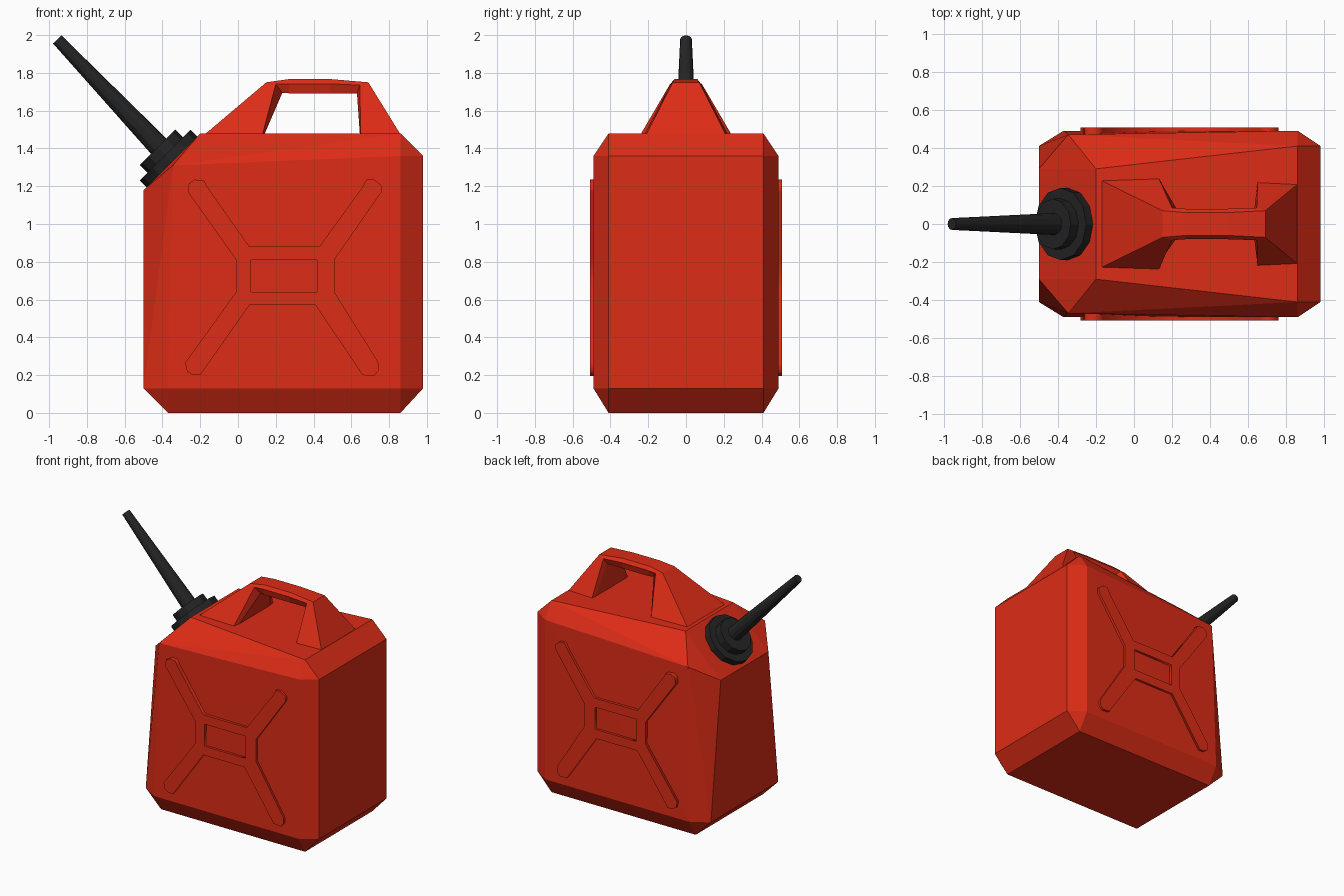
import bpy, bmesh
from mathutils import Vector, Matrix
from math import pi

if "Cube" in bpy.data.objects:
    bpy.data.objects.remove(bpy.data.objects["Cube"])


def material(name, color):
    m = bpy.data.materials.new(name)
    m.diffuse_color = color
    m.use_nodes = True
    m.node_tree.nodes["Principled BSDF"].inputs["Base Color"].default_value = m.diffuse_color
    return m


RED = material("red_plastic", (0.72, 0.025, 0.008, 1))
BLACK = material("black_plastic", (0.018, 0.018, 0.018, 1))


def add(name, bm, mat):
    bmesh.ops.recalc_face_normals(bm, faces=bm.faces)
    me = bpy.data.meshes.new(name)
    bm.to_mesh(me)
    bm.free()
    me.materials.append(mat)
    ob = bpy.data.objects.new(name, me)
    bpy.context.collection.objects.link(ob)
    return ob


# Can body: hull of mirrored corner points (chamfered box, slanted shoulder)
half = [(-.37, .41, 0), (.86, .41, 0),
        (-.5, .41, .13), (-.37, .49, .13), (.86, .49, .13), (.98, .41, .13),
        (-.5, .29, 1.18), (-.345, .47, 1.31), (-.2, .29, 1.48),
        (.86, .49, 1.36), (.98, .41, 1.36), (.86, .41, 1.48)]
bm = bmesh.new()
for x, y, z in half:
    for s in (-1, 1):
        bm.verts.new((x, s * y, z))
bmesh.ops.convex_hull(bm, input=bm.verts)
bmesh.ops.dissolve_limit(bm, angle_limit=0.02, verts=bm.verts, edges=bm.edges)
add("can_body", bm, RED)

# Handle: six-sided rings lofted from the front foot over the grip to the rear foot
# each ring: outer, side and inner point as (x, z, half width)
rings = [((-.175, 1.475, .23), (.13, 1.475, .24), (.14, 1.475, .19)),
         ((.15, 1.75, .07), (.2, 1.74, .085), (.235, 1.695, .06)),
         ((.27, 1.767, .06), (.27, 1.742, .08), (.27, 1.692, .065)),
         ((.49, 1.767, .06), (.49, 1.742, .08), (.49, 1.692, .065)),
         ((.69, 1.75, .07), (.645, 1.735, .085), (.63, 1.69, .06)),
         ((.86, 1.475, .21), (.65, 1.475, .22), (.645, 1.475, .18))]
bm = bmesh.new()
loops = []
for ring in rings:
    pts = [(x, y, z) for x, z, y in ring] + [(x, -y, z) for x, z, y in reversed(ring)]
    loops.append([bm.verts.new(p) for p in pts])
for a, b in zip(loops, loops[1:]):
    for i in range(6):
        j = (i + 1) % 6
        bm.faces.new((a[i], a[j], b[j], b[i]))
bm.faces.new(loops[0])
bm.faces.new(loops[-1])
add("handle", bm, RED)

# Raised cross ribs with a rectangular recess, one on each side
outline = [(.06, .88), (-.165, 1.2), (-.18, 1.23), (-.23, 1.235), (-.26, 1.215), (-.265, 1.17),
           (-.01, .81), (-.01, .64), (-.28, .265), (-.27, .22), (-.24, .2), (-.2, .2),
           (.06, .57), (.41, .57), (.66, .2), (.72, .195), (.745, .225), (.742, .27),
           (.51, .64), (.51, .81), (.76, 1.17), (.76, 1.205), (.72, 1.235), (.68, 1.235),
           (.655, 1.19), (.43, .88)]
recess = [(.07, .64), (.42, .64), (.42, .81), (.07, .81)]
cu = bpy.data.curves.new("rib_curve", 'CURVE')
cu.dimensions = '2D'
cu.fill_mode = 'BOTH'
cu.extrude = .025
for pts in (outline, recess):
    sp = cu.splines.new('POLY')
    sp.points.add(len(pts) - 1)
    for p, (x, z) in zip(sp.points, pts):
        p.co = (x, z, 0, 1)
    sp.use_cyclic_u = True
tmp = bpy.data.objects.new("rib_curve", cu)
bpy.context.collection.objects.link(tmp)
dg = bpy.context.evaluated_depsgraph_get()
rib_mesh = bpy.data.meshes.new_from_object(tmp.evaluated_get(dg))
bpy.data.objects.remove(tmp)
for name, y in (("front_rib", -.483), ("back_rib", .483)):
    bm = bmesh.new()
    bm.from_mesh(rib_mesh)
    bmesh.ops.remove_doubles(bm, verts=bm.verts, dist=1e-4)
    bm.transform(Matrix.Translation((0, y, 0)) @ Matrix.Rotation(pi / 2, 4, 'X'))
    add(name, bm, RED)


# Collar, cap and spout: tapered cylinders between two points
def tube(name, a, b, r1, r2, sides=12):
    a, b = Vector(a), Vector(b)
    d = b - a
    mat = Matrix.Translation((a + b) / 2) @ d.to_track_quat('Z', 'Y').to_matrix().to_4x4()
    bm = bmesh.new()
    bmesh.ops.create_cone(bm, cap_ends=True, segments=sides, radius1=r1, radius2=r2,
                          depth=d.length, matrix=mat)
    return add(name, bm, BLACK)


base = Vector((-.35, 0, 1.33))
axis = Vector((-1, 0, 1)).normalized()
tube("collar", base - axis * .01, base + axis * .05, .19, .19)
tube("cap", base + axis * .04, base + axis * .108, .133, .133)
tube("spout", (-.37, 0, 1.36), (-.957, 0, 1.977), .06, .031)
